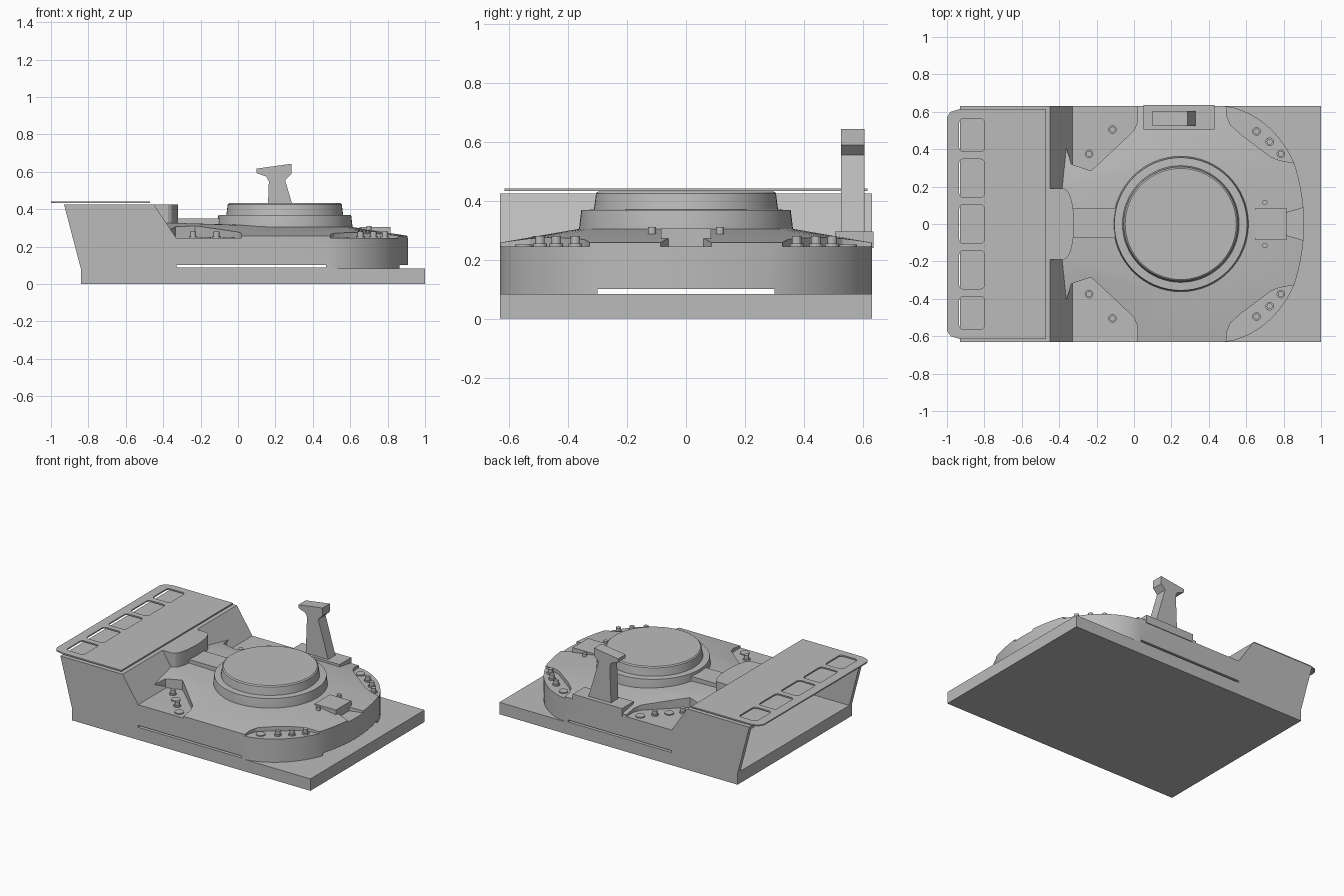
import bpy, bmesh, math
from mathutils import Vector
from mathutils.geometry import interpolate_bezier

if "Cube" in bpy.data.objects:
    bpy.data.objects.remove(bpy.data.objects["Cube"])

grey = bpy.data.materials.new("plain_grey")
grey.use_nodes = True
grey.diffuse_color = (0.5, 0.5, 0.5, 1)
grey.node_tree.nodes["Principled BSDF"].inputs["Base Color"].default_value = (0.5, 0.5, 0.5, 1)


def loft(name, rings):
    """Closed solid through rings of equal point count."""
    bm = bmesh.new()
    loops = [[bm.verts.new(p) for p in ring] for ring in rings]
    n = len(loops[0])
    for a, b in zip(loops, loops[1:]):
        for i in range(n):
            j = (i + 1) % n
            bm.faces.new((a[i], a[j], b[j], b[i]))
    bm.faces.new(loops[0][::-1])
    bm.faces.new(loops[-1])
    bmesh.ops.recalc_face_normals(bm, faces=bm.faces)
    mesh = bpy.data.meshes.new(name)
    bm.to_mesh(mesh)
    bm.free()
    ob = bpy.data.objects.new(name, mesh)
    bpy.context.collection.objects.link(ob)
    mesh.materials.append(grey)
    return ob


def prism(name, pts, z0, z1):
    return loft(name, [[(x, y, z) for x, y in pts] for z in (z0, z1)])


def side_prism(name, pts, y0, y1):
    return loft(name, [[(x, y, z) for x, z in pts] for y in (y0, y1)])


def box(name, x0, x1, y0, y1, z0, z1):
    return prism(name, [(x0, y0), (x1, y0), (x1, y1), (x0, y1)], z0, z1)


def circle(cx, cy, r, n):
    return [(cx + r * math.cos(2 * math.pi * i / n), cy + r * math.sin(2 * math.pi * i / n)) for i in range(n)]


def turned(name, cx, cy, profile, n=20):
    ob = loft(name, [[(x, y, z) for x, y in circle(cx, cy, r, n)] for r, z in profile])
    smooth(ob)
    return ob


def smooth(ob):
    bpy.ops.object.select_all(action='DESELECT')
    ob.select_set(True)
    bpy.context.view_layer.objects.active = ob
    bpy.ops.object.shade_smooth_by_angle(angle=math.radians(25))


def cut(ob, *cutters):
    for c in cutters:
        c.hide_render = True
        mod = ob.modifiers.new("cut", 'BOOLEAN')
        mod.operation, mod.solver, mod.object = 'DIFFERENCE', 'EXACT', c
    bpy.context.view_layer.objects.active = ob
    for mod in list(ob.modifiers):
        bpy.ops.object.modifier_apply(modifier=mod.name)
    for c in cutters:
        bpy.data.objects.remove(c)


def mirror(pts):
    """Half outline from rear to nose, completed across y = 0."""
    return pts + [(x, -y) for x, y in reversed(pts) if y > 1e-6]


# Rounded nose outline
def nose(dx):
    a = interpolate_bezier(Vector((.49, .63)), Vector((.65, .61)), Vector((.79, .48)), Vector((.855, .33)), 11)
    b = interpolate_bezier(Vector((.855, .33)), Vector((.89, .23)), Vector((.91, .1)), Vector((.91, 0)), 9)
    return [(p.x - dx, max(0, p.y - dx if p.y > .05 else p.y)) for p in a[:-1] + b]


box("base_plate", -.84, 1, -.63, .63, 0, .083)

# Hollow lower hull with thin side and nose slots
hull = prism("hull_lower", mirror([(-.33, .63), (.25, .63)] + nose(0)), .083, .245)
cut(hull,
    prism("hull_cavity", mirror([(-.4, .6), (.25, .6)] + nose(.03)), .05, .225),
    box("side_slots", -.33, .47, -1, 1, .088, .101),
    box("nose_slot", .7, 1.2, -.3, .3, .06, .101))
smooth(hull)

# Rear block, open at the back
rear = side_prism("rear_block", [(-.84, .083), (-.845, .1), (-.93, .425), (-.45, .425), (-.33, .245), (-.33, .083)], -.63, .63)
cut(rear, side_prism("rear_cavity", [(-1.1, .05), (-1.1, .4), (-.475, .4), (-.36, .225), (-.3, .225), (-.3, .05)], -.6, .6))

# Sloping deck
outer = mirror([(-.39, .63), (.25, .63)] + nose(0))
arc_n = len(nose(0))
ring = [(.25 + .36 * math.cos(math.radians(85 * (1 - i / (arc_n - 1)))),
         .36 * math.sin(math.radians(85 * (1 - i / (arc_n - 1))))) for i in range(arc_n)]
inner = mirror([(-.39, .18), (.22, .36)] + ring)
deck = loft("deck", [[(x, y, .245) for x, y in outer], [(x, y, .258) for x, y in outer],
                     [(x, y, .328 if x < 0 else .305) for x, y in inner]])

# Bolt pockets in the deck corners and the notch at the nose
rear_pocket = [(-.45, .7), (-.335, .32), (-.23, .285), (-.18, .33), (0, .5), (.02, .55), (.02, .7)]
front_pocket = [(.49, .7), (.495, .58), (.515, .53), (.57, .48), (.73, .36), (.78, .34), (.95, .31), (.95, .7)]
cutters = [prism("pocket", [(x, y * s) for x, y in pts], .245, .5)
           for pts in (rear_pocket, front_pocket) for s in (1, -1)]
notch = prism("notch", [(.815, -.06), (.95, -.1), (.95, .1), (.815, .06)], .245, .5)
cut(deck, notch, *cutters)
smooth(deck)

# Bolts and low caps in the pockets
bolts = [(-.24, .375), (-.115, .505), (.655, .495), (.725, .44), (.785, .375)]
caps = [(-.175, .435), (-.05, .575), (.56, .55)]
for s in (1, -1):
    for x, y in bolts:
        turned("bolt", x, y * s, [(.023, .24), (.023, .255), (.016, .255), (.016, .28)], 12)
    for x, y in caps:
        turned("bolt_cap", x, y * s, [(.03, .24), (.03, .252)], 16)
    turned("deck_pin", .7, .115 * s, [(.014, .27), (.014, .31)], 12)

# Central round platform
turned("round_platform", .25, 0,
       [(.362, .27), (.362, .31), (.355, .368), (.312, .37), (.305, .425), (.297, .432)], 64)

# Spine, rounded step and nose hatch
box("spine", -.4, -.06, -.075, .085, .29, .35)
step = prism("rounded_step", mirror([(-.47, .19), (-.375, .19)] + [
    (-.375 + .055 * math.cos(a), .19 * math.sin(a)) for a in (math.radians(d) for d in range(70, -1, -10))]), .3, .425)
smooth(step)
box("nose_hatch", .65, .815, -.085, .085, .25, .306)

# Thin rear cover with five rounded windows
cover = prism("rear_cover", [(-.47, -.615), (-.47, .615), (-.93, .615), (-.98, .6), (-1, .57),
                             (-1, -.57), (-.98, -.6), (-.93, -.615)], .433, .442)
windows = []
for y, h in ((-.475, .088), (-.245, .102), (0, .103), (.245, .102), (.475, .088)):
    pts = []
    for k, (sx, sy) in enumerate(((1, 1), (-1, 1), (-1, -1), (1, -1))):
        for d in (0, 30, 60, 90):
            a = math.radians(90 * k + d)
            pts.append((-.867 + sx * .046 + .022 * math.cos(a), y + sy * (h - .022) + .022 * math.sin(a)))
    windows.append(prism("window", pts, .4, .5))
cut(cover, *windows)

# Post with flared head on its own foot
box("post_foot", .05, .43, .505, .635, .24, .295)
side_prism("post", [(.155, .29), (.165, .55), (.15, .575), (.1, .593), (.1, .617), (.285, .643),
                    (.285, .588), (.252, .555), (.33, .29)], .525, .605)
